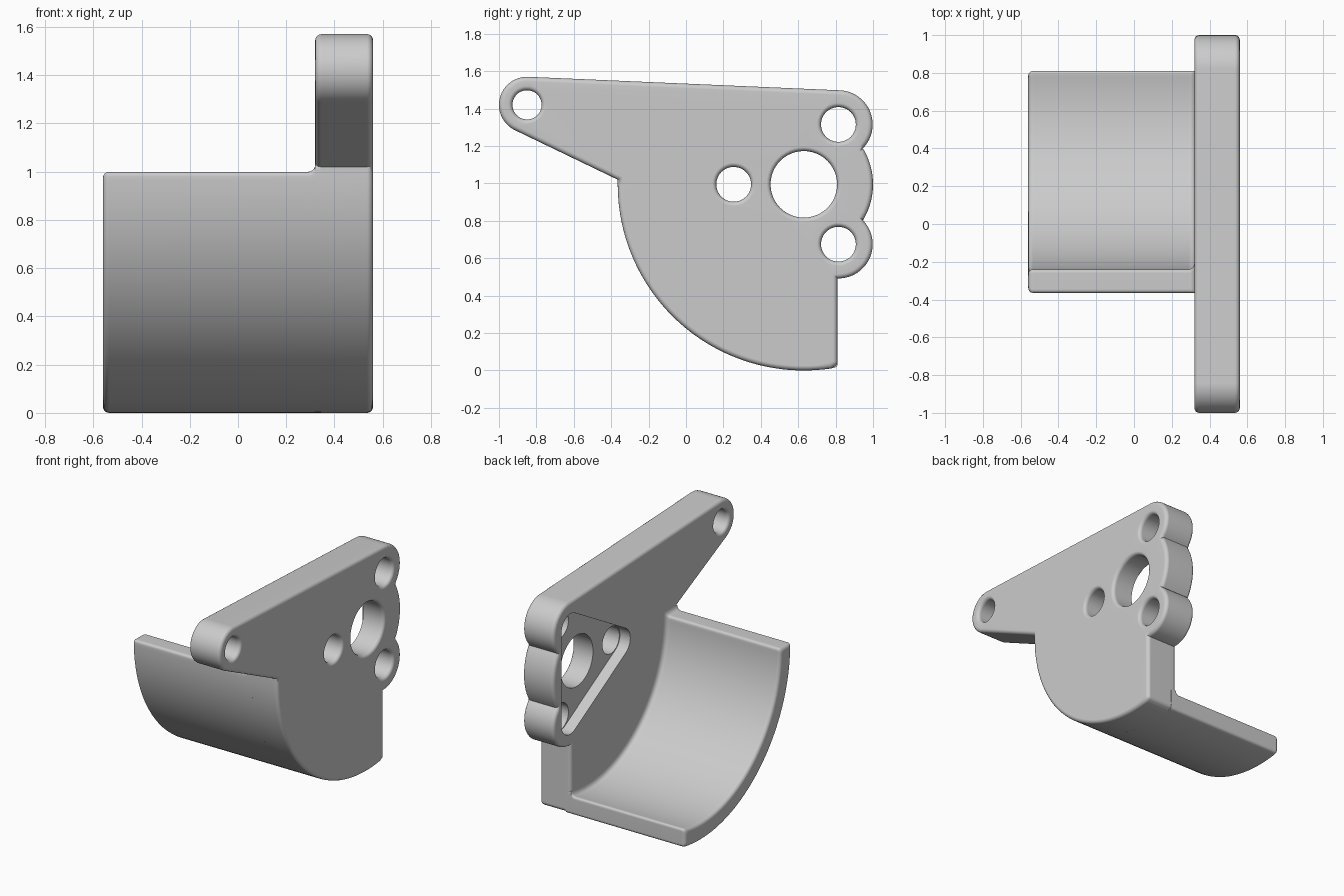
import bpy, bmesh
from math import sin, cos, pi, radians, asin, acos
from mathutils import Vector

if "Cube" in bpy.data.objects:
    bpy.data.objects.remove(bpy.data.objects["Cube"])

CY, CZ, RO, RI = 0.63, 0.995, 0.995, 0.87   # trough axis and radii
XB, XF, XL = 0.32, 0.56, -0.56              # plate back, plate front, trough end
BEV, POCKET = 0.025, 0.08


def arc(c, r, a0, a1, n):
    return [Vector((c[0] + r * cos(radians(a0 + (a1 - a0) * i / n)),
                    c[1] + r * sin(radians(a0 + (a1 - a0) * i / n)))) for i in range(n + 1)]


def circle(c, r, n=48):
    return arc(c, r, 0, 360, n)[:-1]


def inset(pts, d):
    """Move a counter-clockwise outline inwards by d with mitred corners."""
    out = []
    for i, p in enumerate(pts):
        a = (p - pts[i - 1]).normalized()
        b = (pts[(i + 1) % len(pts)] - p).normalized()
        n1, n2 = Vector((-a.y, a.x)), Vector((-b.y, b.x))
        out.append(p + (n1 + n2) * d / max(0.4, 1 + n1.dot(n2)))
    return out


def loft(bm, rings):
    """Skin (x, outline) rings; returns the vertex rings."""
    vs = [[bm.verts.new((x, p.x, p.y)) for p in pts] for x, pts in rings]
    for r, s in zip(vs, vs[1:]):
        for i in range(len(r)):
            j = (i + 1) % len(r)
            bm.faces.new((r[i], r[j], s[j], s[i]))
    return vs


def cap(bm, *loops):
    edges = [bm.edges.get((l[i - 1], l[i])) for l in loops for i in range(len(l))]
    bmesh.ops.triangle_fill(bm, use_beauty=True, edges=edges, normal=(1, 0, 0))


def finish(bm, name):
    bmesh.ops.recalc_face_normals(bm, faces=bm.faces)
    me = bpy.data.meshes.new(name)
    bm.to_mesh(me)
    bm.free()
    ob = bpy.data.objects.new(name, me)
    bpy.context.collection.objects.link(ob)
    bpy.ops.object.select_all(action='DESELECT')
    ob.select_set(True)
    bpy.context.view_layer.objects.active = ob
    bpy.ops.object.shade_smooth_by_angle(angle=radians(35))
    wn = ob.modifiers.new("even_shading", 'WEIGHTED_NORMAL')
    wn.keep_sharp = True


# quarter-round steps: (distance along x, inset)
quarter = [(BEV * (1 - cos(t)), BEV * (1 - sin(t))) for t in [i * pi / 8 for i in range(5)]]

# Plate outline: trough arc, two bolt lobes, middle lobe, long ear
ear, top_bolt, low_bolt, mid_bolt = (-0.85, 1.42), (0.815, 1.315), (0.815, 0.675), (0.255, 0.995)
outline = arc((CY, CZ), RO, 180, 278.5, 46)
outline += arc((0.78, 0.047), 0.03, -78, 0, 6)
outline += arc(low_bolt, 0.183, -91.6, 46, 28)
outline += arc((CY, CZ), 0.37, -31, 31, 20)
outline += arc(top_bolt, 0.183, -46, 87.5, 28)
outline += arc(ear, 0.15, 87.5, 244, 28)
outline.append(Vector((-0.365, 1.02)))
clean = []
for p in outline:
    if not clean or (p - clean[-1]).length > 0.004:
        clean.append(p)
outline = clean

bm = bmesh.new()
rim = loft(bm, [(XB + x, inset(outline, d)) for x, d in quarter] +
           [(XF - x, inset(outline, d)) for x, d in reversed(quarter)])


# Holes with rounded mouths
def hole(c, r, through):
    mouth = [(XF - x, circle(c, r + d * 0.9)) for x, d in quarter]
    if through:
        mouth += [(XB + x, circle(c, r + d * 0.9)) for x, d in reversed(quarter)]
    else:
        mouth.append((XB + POCKET, circle(c, r)))
    return loft(bm, mouth)


ear_hole = hole(ear, 0.078, True)
inner = [hole(c, 0.093, False) for c in (top_bolt, mid_bolt, low_bolt)]
inner.append(hole((CY, CZ), 0.178, False))

# Triangular pocket in the plate's back, wrapped round the three bolt holes
tri = (arc(low_bolt, 0.099, -120.3, 0, 20) + arc(top_bolt, 0.099, 0, 120.3, 20)
       + arc(mid_bolt, 0.099, 120.3, 239.7, 20))
pocket = loft(bm, [(XB, tri), (XB + POCKET, tri)])
cap(bm, rim[-1], ear_hole[0], *[h[0] for h in inner])
cap(bm, rim[0], ear_hole[-1], pocket[0])
cap(bm, pocket[1], *[h[-1] for h in inner])
finish(bm, "mounting_plate")


# Curved trough: crescent section with rounded corners
def section(d_in, d_out, d_top, d_end, n=46, r=0.02):
    zt, ye = 0.999 - d_top, 0.81 - d_end
    pts = []
    for rad in (RO - d_out, RI + d_in):
        a0 = 180 - asin((zt - CZ) / rad) * 180 / pi
        a1 = 360 - acos((ye - CY) / rad) * 180 / pi
        side = arc((CY, CZ), rad, a0, a1, n)
        pts += side if not pts else side[::-1]
    out = []
    for i, p in enumerate(pts):
        if i not in (0, n, n + 1, 2 * n + 1):
            out.append(p)
            continue
        a = p + (pts[i - 1] - p).normalized() * r
        b = p + (pts[(i + 1) % len(pts)] - p).normalized() * r
        for k in range(5):
            t = k / 4
            out.append(a * (1 - t) ** 2 + p * 2 * t * (1 - t) + b * t * t)
    return out


bm = bmesh.new()
rings = [(XL + x, section(d, d, d, d)) for x, d in quarter]
# small concave fillet where the trough meets the plate
for i in range(5):
    t = i * pi / 8
    f = 0.03 * (1 - cos(t))
    rings.append((XB - 0.03 + 0.03 * sin(t), section(-f, 0, -f, 0)))
rings.append((XB + 0.04, section(-0.03, 0, -0.03, 0)))
vs = loft(bm, rings)
cap(bm, vs[0])
cap(bm, vs[-1])
finish(bm, "curved_trough")
